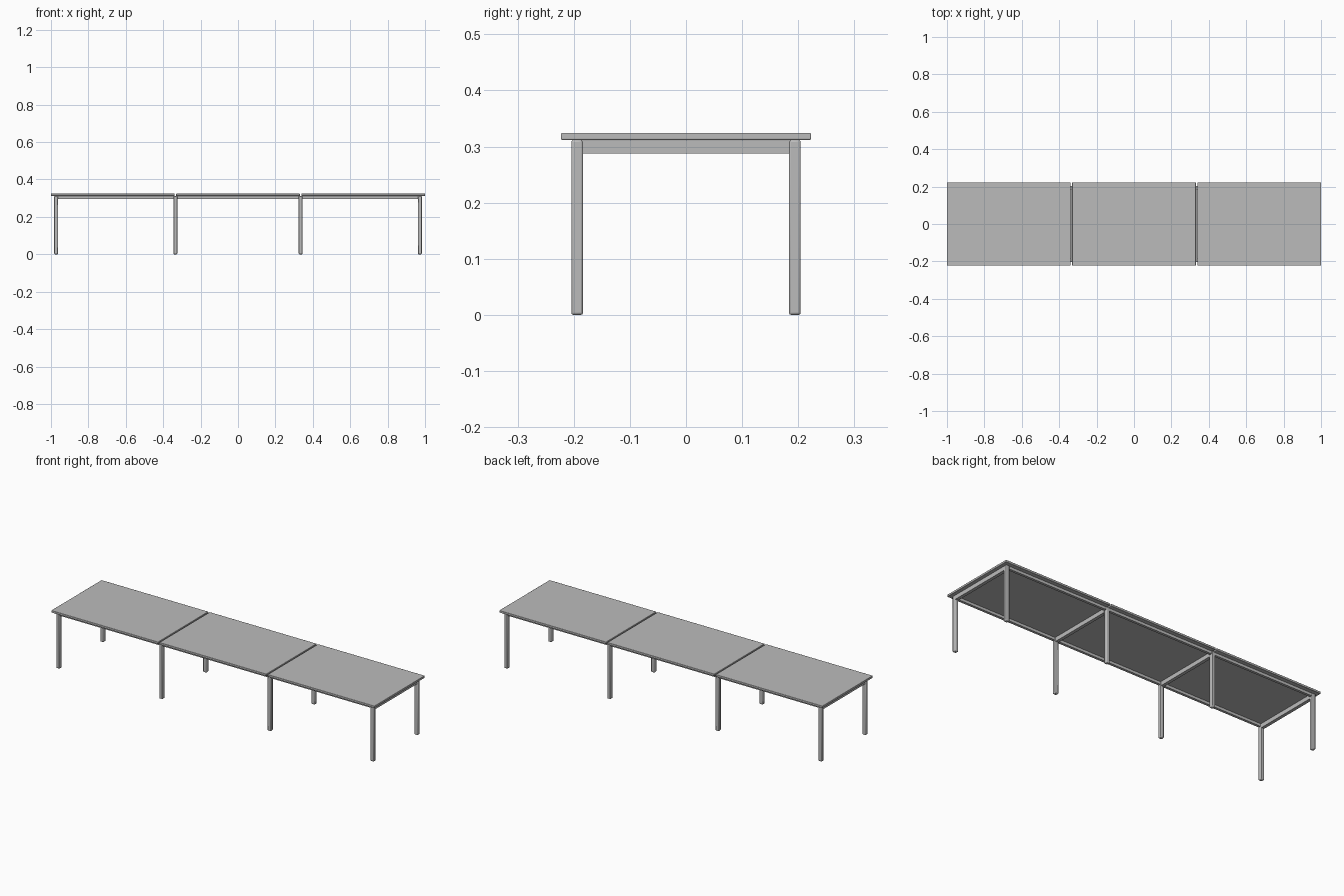
import bpy

if "Cube" in bpy.data.objects:
    bpy.data.objects.remove(bpy.data.objects["Cube"], do_unlink=True)

grey = bpy.data.materials.new("grey")
grey.use_nodes = True
colour = (0.5, 0.5, 0.5, 1)
grey.diffuse_color = colour
grey.node_tree.nodes["Principled BSDF"].inputs["Base Color"].default_value = colour


def box(name, low, high, bevel=0.0, segments=2):
    """Box between two corners with rounded edges."""
    centre = [(a + b) / 2 for a, b in zip(low, high)]
    bpy.ops.mesh.primitive_cube_add(size=1, location=centre)
    ob = bpy.context.object
    ob.name = name
    ob.scale = [b - a for a, b in zip(low, high)]
    bpy.ops.object.transform_apply(location=False, rotation=False, scale=True)
    ob.data.materials.append(grey)
    if bevel:
        mod = ob.modifiers.new("rounded_edges", "BEVEL")
        mod.width, mod.segments = bevel, segments
        bpy.ops.object.shade_smooth_by_angle()
    return ob


HALF_DEPTH, TOP, UNDER = 0.223, 0.324, 0.312
LEG_Y, LEG_R = 0.194, 0.0105
leg_xs = [-0.972, -0.335, 0.335, 0.972]

# Three tabletops with narrow gaps
seams = [-1.0, -0.335, 0.335, 1.0]
gap = 0.004
for i, side in enumerate(["right", "middle", "left"]):
    x0 = seams[i] + (gap if i > 0 else 0)
    x1 = seams[i + 1] - (gap if i < 2 else 0)
    box(f"tabletop_{side}", (x0, -HALF_DEPTH, UNDER), (x1, HALF_DEPTH, TOP), 0.002)

# Legs and cross rails
for i, x in enumerate(leg_xs):
    for side, s in (("front", -1), ("back", 1)):
        y = s * LEG_Y
        box(f"{side}_leg_{i + 1}", (x - LEG_R, y - LEG_R, 0),
            (x + LEG_R, y + LEG_R, UNDER), 0.004)
    box(f"cross_rail_{i + 1}", (x - 0.009, -LEG_Y, 0.288),
        (x + 0.009, LEG_Y, 0.311))

# Long rails between neighbouring legs
for i in range(3):
    for side, s in (("front", -1), ("back", 1)):
        y = s * LEG_Y
        box(f"{side}_long_rail_{i + 1}", (leg_xs[i], y - 0.007, 0.296),
            (leg_xs[i + 1], y + 0.007, 0.311))
